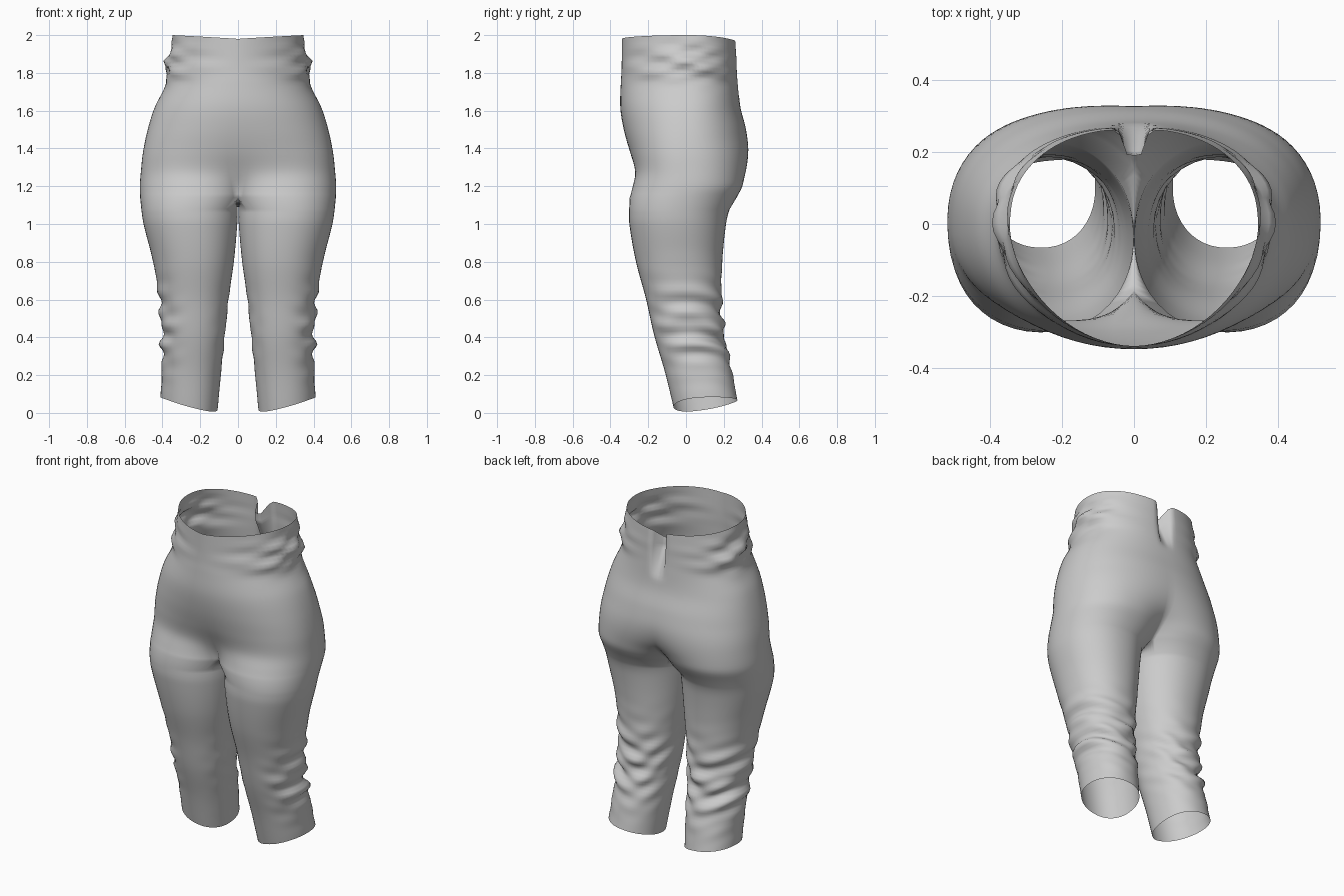
import bpy, bmesh
from math import sin, cos, pi, radians, exp, copysign

if "Cube" in bpy.data.objects:
    bpy.data.objects.remove(bpy.data.objects["Cube"])

# height: half width, front y, back y, section squareness, leg blend
SEAT = [(2.00, .345, -.340, .265, 1.85, 0), (1.90, .362, -.340, .270, 1.85, 0),
        (1.82, .385, -.341, .272, 1.9, 0), (1.75, .378, -.345, .276, 2.0, 0),
        (1.62, .440, -.348, .288, 2.1, 0), (1.50, .478, -.332, .320, 2.2, .02),
        (1.38, .503, -.306, .340, 2.3, .10), (1.28, .514, -.287, .336, 2.3, .32),
        (1.20, .520, -.293, .310, 2.2, .72), (1.14, .518, -.298, .268, 2.15, 1)]
# height: inner x, outer x, front y, back y
LEG = [(1.14, .0, .518, -.298, .268), (1.08, .002, .512, -.301, .232),
       (1.00, .004, .500, -.300, .212), (.80, .022, .450, -.265, .192),
       (.60, .050, .418, -.212, .188), (.40, .070, .404, -.168, .200),
       (.20, .090, .403, -.112, .240), (.00, .108, .410, -.066, .272)]
N, M = 44, 20            # outer and inner points of a leg ring
WRAP = radians(55)       # how far the outer arc wraps round the inner thigh


def sample(table, z):
    """Smooth interpolation of a table sorted from top to bottom."""
    k = 0
    while k < len(table) - 2 and z < table[k + 1][0]:
        k += 1
    p1, p2 = table[k], table[k + 1]
    p0, p3 = table[max(k - 1, 0)], table[min(k + 2, len(table) - 1)]
    h = p2[0] - p1[0]
    u = (z - p1[0]) / h
    out = []
    for c in range(1, len(p1)):
        m1 = (p2[c] - p0[c]) / (p2[0] - p0[0]) * h
        m2 = (p3[c] - p1[c]) / (p3[0] - p1[0]) * h
        out.append((2*u**3 - 3*u*u + 1)*p1[c] + (u**3 - 2*u*u + u)*m1
                   + (3*u*u - 2*u**3)*p2[c] + (u**3 - u*u)*m2)
    return out


def power(v, n):
    return copysign(abs(v) ** (2 / n), v) if abs(v) > 1e-9 else 0


def bump(v, mid, width):
    return exp(-((v - mid) / width) ** 2)


def leg_point(a, xi, xo, f, b):
    """Point on a leg section; a = 0 is the front, pi/2 the outside."""
    return ((xi + xo)/2 + (xo - xi)/2 * power(sin(a), 2.15),
            (f + b)/2 - (b - f)/2 * power(cos(a), 2.15))


# arc parameter, denser at the back for the seam pleat
ARC = [pi * (1 - (1 - i/N) ** 1.5 * .5 - (1 - i/N) * .5) for i in range(N + 1)]


def outer_angle(t):
    return -WRAP + t * (pi + 2*WRAP) / pi


def seat_ring(z):
    w, f, b, n, mix = sample(SEAT, z)
    mix = min(max(mix, 0), 1)
    x0 = leg_point(-WRAP, 0, w, f, b)[0]
    ring = []
    for t in ARC:
        nn = n if t < pi/2 else max(n, 2.25)
        x = w * power(sin(t), nn)
        y = -power(cos(t), nn) * (-f if t < pi/2 else b)
        lx, ly = leg_point(outer_angle(t), 0, w, f, b)
        lx = (lx - x0) * w / (w - x0)
        x, y = x + (lx - x)*mix, y + (ly - y)*mix
        # gathered waist folds
        side = sin(t) ** 3
        fold = .013 * bump(z, 1.86, .09) * (.25 + .75*side) * sin(t)
        k = 1 + fold / .35 * (sin(48*z - 5*cos(t)) + .6*sin(75*z + 9*cos(t)))
        x, y, zz = x*k, y*k, z
        # sagging rim, and pleat pushed inward at the back seam
        top = min(max((z - 1.6) / .4, 0), 1)
        zz -= top**2 * (.02 * (1 - sin(t)) + (.015 if t > pi/2 else 0) * cos(t)**2)
        if t > pi/2:
            pinch = min(max((z - 1.68) / .2, 0), 1)
            dent = 1 / (1 + (x / .032) ** 6)
            y -= .075 * pinch * dent
            zz -= .06 * top**4 * dent
        ring.append((0 if t in (ARC[0], ARC[-1]) else x, y, zz))
    return ring


def leg_ring(z):
    xi, xo, f, b = sample(LEG, z)
    angles = [outer_angle(t) for t in ARC]
    angles += [pi + WRAP + (pi - 2*WRAP) * j / M for j in range(1, M)]
    cx, cy = (xi + xo)/2, (f + b)/2
    ring = []
    for a in angles:
        x, y = leg_point(a, xi, xo, f, b)
        # bunched creases behind and beside the knee
        back = max(0, .5 - .5*cos(a)) ** 1.5 * (.75 + .25*sin(a))
        out = max(0, sin(a)) ** 2
        amp = .014 * bump(z, .42, .2) * min(1, back + .6*out)
        k = 1 + amp / .17 * (sin(40*z + 3*sin(a) + 2.5*cos(2*a))
                             + .7*sin(62*z - 4*cos(a) + 2*sin(2*a)))
        x, y = cx + (x - cx)*k, cy + (y - cy)*k
        # slanted hem
        hem = .05 + .033*sin(a) - .018*cos(a) - .012*sin(a)*(-cos(a))
        ring.append((max(x, .002), y, z + hem * (1 - z/1.14)**3))
    return ring


bm = bmesh.new()


def add(points):
    return [bm.verts.new(p) for p in points]


def bridge(a, b, closed):
    n = len(a)
    for i in range(n if closed else n - 1):
        j = (i + 1) % n
        bm.faces.new((a[i], a[j], b[j], b[i]))


# seat: open half rings from the waist to the crotch
prev = None
for i in range(45):
    ring = add(seat_ring(2 - .86 * i / 44))
    if prev:
        bridge(prev, ring, False)
    prev = ring

# crotch seam closes the last half ring into the top of the leg
yb, yf = prev[-1].co.y, prev[0].co.y
prev = prev + add([(0, yb + (yf - yb)*j/M, 1.14 - .03*sin(pi*j/M)) for j in range(1, M)])

# leg: closed rings down to the hem
for i in range(1, 57):
    ring = add(leg_ring(1.14 - .06 - 1.08 * (i - 1) / 55))
    bridge(prev, ring, True)
    prev = ring

bmesh.ops.recalc_face_normals(bm, faces=bm.faces)
far = max(bm.faces, key=lambda q: q.calc_center_median().x)
if far.normal.x < 0:
    bmesh.ops.reverse_faces(bm, faces=bm.faces)
for face in bm.faces:
    face.smooth = True
mesh = bpy.data.meshes.new("cropped_trousers")
bm.to_mesh(mesh)
bm.free()
trousers = bpy.data.objects.new("cropped_trousers", mesh)
bpy.context.collection.objects.link(trousers)

# other half
mirror = trousers.modifiers.new("mirror", 'MIRROR')
mirror.merge_threshold = .0005
